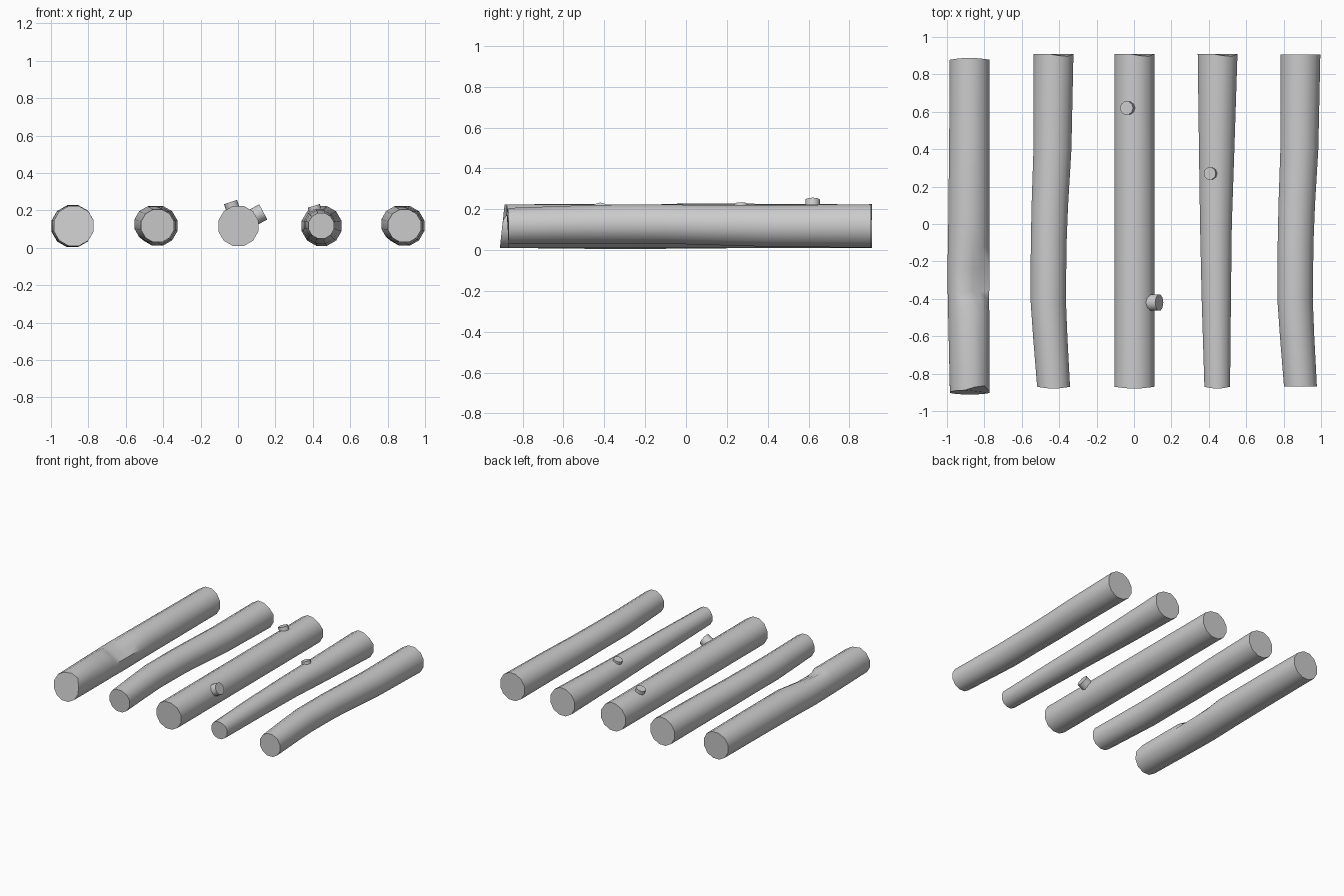
import bpy, bmesh, math
from mathutils import Vector

if "Cube" in bpy.data.objects:
    bpy.data.objects.remove(bpy.data.objects["Cube"])

SIDES = 12


def finish(obj):
    bpy.ops.object.select_all(action='DESELECT')
    obj.select_set(True)
    bpy.context.view_layer.objects.active = obj
    bpy.ops.object.shade_smooth_by_angle(angle=math.radians(45))


def log(name, stations, front=None, back=None, dent=None):
    """Loft rings along y; stations = (y, centre x, centre z, radius)."""
    bm = bmesh.new()
    rings = []
    for i, (y, cx, cz, r) in enumerate(stations):
        ring = []
        for k in range(SIDES):
            a = math.tau * (k + 0.5) / SIDES
            rr = r - (dent(y, a) if dent else 0)
            dy = 0
            if i == 0 and front:
                dy = front(a)
            if i == len(stations) - 1 and back:
                dy = back(a)
            ring.append(bm.verts.new((cx + rr * math.cos(a), y + dy, cz + rr * math.sin(a))))
        rings.append(ring)
    for p, q in zip(rings, rings[1:]):
        for k in range(SIDES):
            n = (k + 1) % SIDES
            bm.faces.new((p[k], p[n], q[n], q[k]))
    bm.faces.new(rings[0])
    bm.faces.new(rings[-1])
    bmesh.ops.recalc_face_normals(bm, faces=bm.faces)
    me = bpy.data.meshes.new(name)
    bm.to_mesh(me)
    bm.free()
    obj = bpy.data.objects.new(name, me)
    bpy.context.collection.objects.link(obj)
    finish(obj)


def stub(name, base, tip, r):
    """Short cut-off branch between two points."""
    base, tip = Vector(base), Vector(tip)
    d = tip - base
    bpy.ops.mesh.primitive_cylinder_add(vertices=10, radius=r, depth=d.length,
                                        location=(base + tip) / 2,
                                        rotation=d.to_track_quat('Z', 'Y').to_euler())
    bpy.context.object.name = name
    finish(bpy.context.object)


def bump(a, centre, width):
    d = abs((a - centre + math.pi) % math.tau - math.pi)
    return max(0, 1 - d / width)


# Uneven saw cuts on the log ends
def saw_front(a):
    return -0.012 * bump(a, math.pi / 2, 1.2)


def saw_back(a):
    return 0.005 - 0.018 * bump(a, 1.0, 0.7)


def split_front(a):
    return 0.012 * math.sin(a) + 0.035 * bump(a, 0.95, 0.7)


def peak_back(a):
    return 0.012 * bump(a, math.pi / 2, 1.3)


# Axe cut in the top of the first log: long slope, steep end
def axe_cut(y, a):
    if y < -0.455 or y > 0:
        return 0
    depth = 0.038 * (-y / 0.36 if y > -0.36 else (0.46 + y) / 0.10)
    return depth * min(1, 1.6 * bump(a, 1.15, 0.85))


# Notched log
log("notched_log",
    [(-0.90, -0.878, 0.117, 0.110), (-0.46, -0.884, 0.116, 0.114), (-0.41, -0.885, 0.116, 0.114),
     (-0.36, -0.885, 0.116, 0.115), (-0.24, -0.885, 0.116, 0.116), (-0.12, -0.884, 0.117, 0.115),
     (0, -0.883, 0.118, 0.114), (0.45, -0.88, 0.118, 0.112), (0.878, -0.879, 0.117, 0.110)],
    split_front, peak_back, axe_cut)

# Two bent logs sharing one shape
BENT = [(-0.87, 0.89, 0.118, 0.091), (-0.60, 0.872, 0.124, 0.095), (-0.40, 0.861, 0.127, 0.098),
        (-0.10, 0.864, 0.127, 0.099), (0.10, 0.870, 0.123, 0.101), (0.40, 0.884, 0.118, 0.105),
        (0.905, 0.890, 0.118, 0.110)]
log("bent_log_left", [(y, x - 1.32, z, r) for y, x, z, r in BENT], saw_front, saw_back)
log("bent_log_right", BENT)

# Straight log with two branch stubs
log("straight_log", [(-0.87, 0.002, 0.117, 0.111), (0, 0.002, 0.117, 0.111),
                     (0.905, 0.002, 0.117, 0.111)], saw_front, saw_back)
stub("side_branch_stub", (0.06, -0.42, 0.152), (0.135, -0.42, 0.192), 0.046)
stub("top_branch_stub", (-0.015, 0.62, 0.17), (-0.04, 0.62, 0.245), 0.037)

# Tapered log with a small stub
log("tapered_log",
    [(-0.87, 0.445, 0.118, 0.071), (-0.40, 0.440, 0.122, 0.081), (0, 0.438, 0.122, 0.088),
     (0.40, 0.442, 0.118, 0.098), (0.905, 0.447, 0.117, 0.110)], saw_front, saw_back)
stub("small_branch_stub", (0.425, 0.27, 0.16), (0.405, 0.27, 0.224), 0.034)
